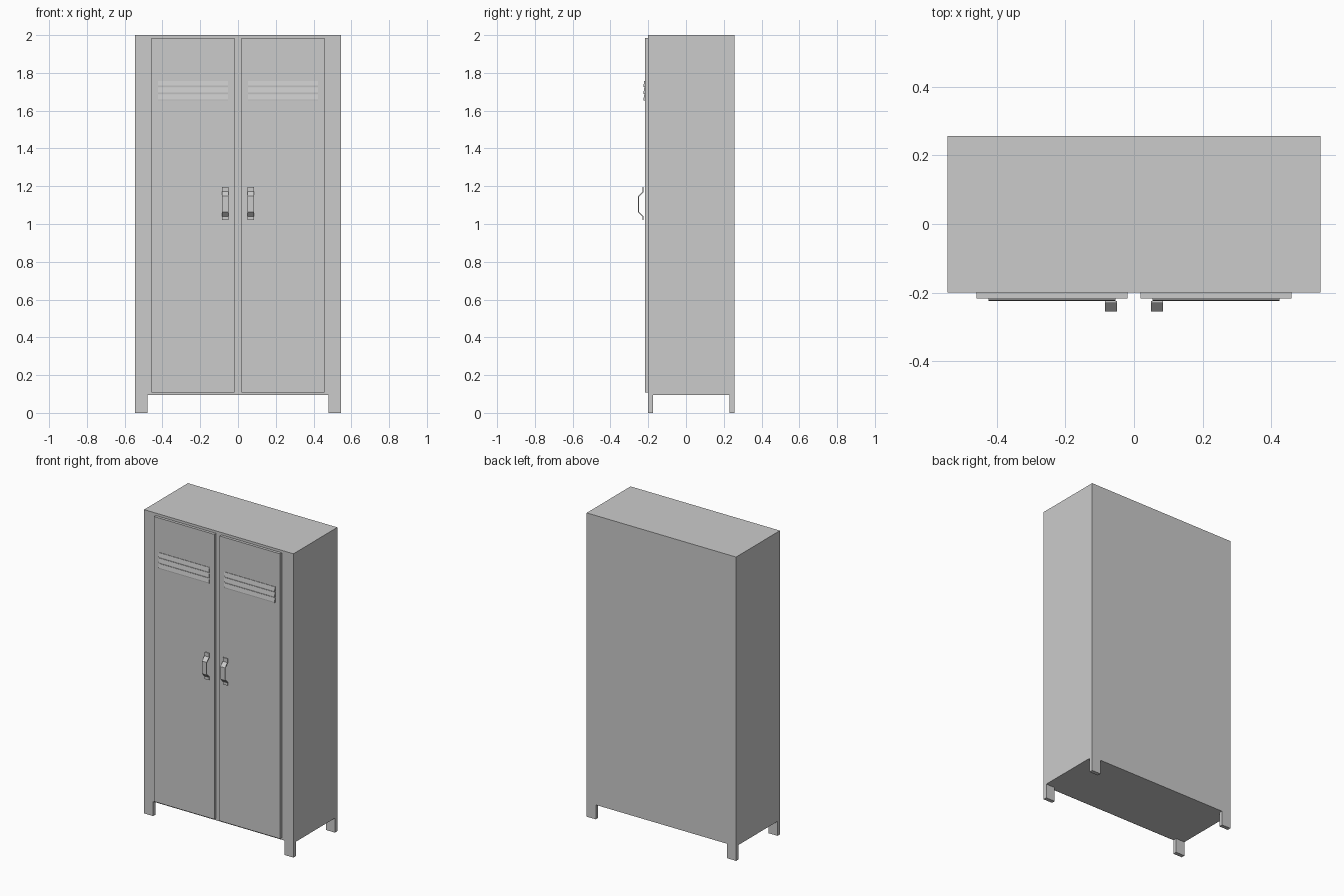
import bpy
import bmesh

cube = bpy.data.objects.get("Cube")
if cube:
    bpy.data.objects.remove(cube, do_unlink=True)

grey = bpy.data.materials.new("grey_metal")
grey.use_nodes = True
grey.diffuse_color = (0.6, 0.6, 0.6, 1)
grey.node_tree.nodes["Principled BSDF"].inputs["Base Color"].default_value = (0.6, 0.6, 0.6, 1)


def finish(name, bm):
    bmesh.ops.recalc_face_normals(bm, faces=bm.faces)
    mesh = bpy.data.meshes.new(name)
    bm.to_mesh(mesh)
    bm.free()
    mesh.materials.append(grey)
    obj = bpy.data.objects.new(name, mesh)
    bpy.context.collection.objects.link(obj)
    return obj


def box(name, x, y, z):
    bm = bmesh.new()
    bmesh.ops.create_cube(bm, size=1)
    for v in bm.verts:
        v.co = [lo + (c + 0.5) * (hi - lo) for c, (lo, hi) in zip(v.co, (x, y, z))]
    return finish(name, bm)


def extrude_profile(name, profile, x0, x1):
    """Extrude a closed (y, z) profile along x."""
    bm = bmesh.new()
    face = bm.faces.new([bm.verts.new((x0, y, z)) for y, z in profile])
    new = bmesh.ops.extrude_face_region(bm, geom=[face])["geom"]
    for v in new:
        if isinstance(v, bmesh.types.BMVert):
            v.co.x = x1
    return finish(name, bm)


W, FRONT, BACK, BASE = 0.544, -0.2, 0.256, 0.095
DOOR = FRONT - 0.018

# Cabinet body
box("cabinet_body", (-W, W), (FRONT, BACK), (BASE, 2))

# Handle strip: centre line offset to a thin bent bar
path = [(-0.224, 1.197), (-0.224, 1.17), (-0.249, 1.145),
        (-0.249, 1.066), (-0.224, 1.041), (-0.224, 1.02)]
T = 0.006
shift = (0, -0.002, -0.002, 0.002, 0.002, 0)
handle = path + [(y - T, z - s) for (y, z), s in reversed(list(zip(path, shift)))]

for side, s in (("left", 1), ("right", -1)):
    def span(a, b):
        return tuple(sorted((s * a, s * b)))

    # Feet
    for end, y in (("front", (FRONT, FRONT + 0.025)), ("back", (BACK - 0.025, BACK))):
        box(f"{end}_{side}_foot", span(0.478, W), y, (0, BASE))

    # Door
    box(f"{side}_door", span(0.019, 0.459), (FRONT - 0.018, FRONT), (0.108, 1.984))

    # Vent louvres: sloped slats, deepest at the lower edge
    for i in range(3):
        top = 1.758 - i * 0.036
        slat = [(DOOR + 0.002, top), (DOOR - 0.003, top), (DOOR - 0.007, top - 0.026),
                (DOOR - 0.006, top - 0.033), (DOOR + 0.002, top - 0.033)]
        extrude_profile(f"{side}_vent_slat_{i + 1}", slat, *span(0.054, 0.424))

    # Pull handle
    extrude_profile(f"{side}_handle", handle, *span(0.05, 0.084))
